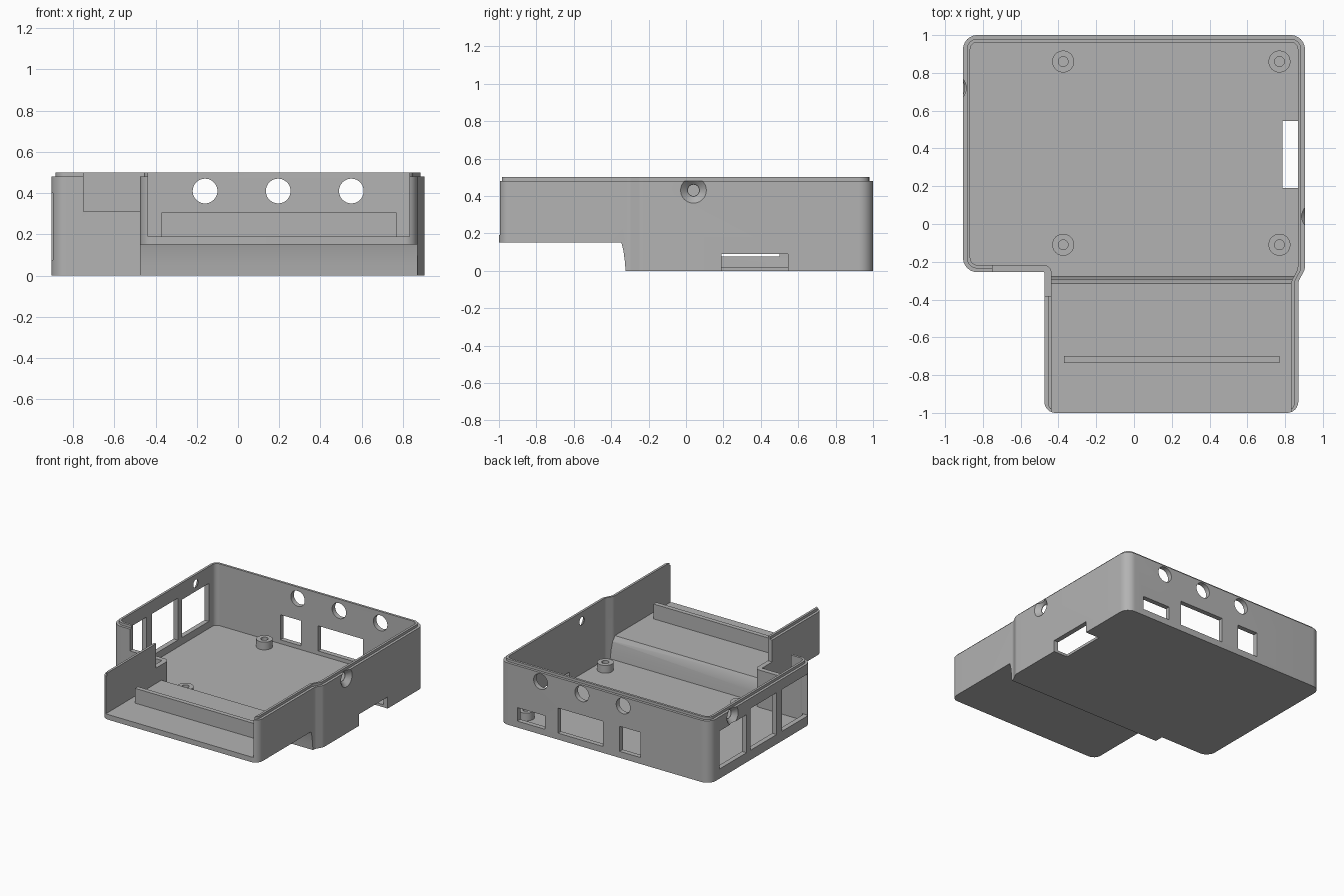
import bpy, bmesh, math
from mathutils import Vector

cube = bpy.data.objects.get("Cube")
if cube:
    bpy.data.objects.remove(cube, do_unlink=True)

grey = bpy.data.materials.new("plastic grey")
grey.use_nodes = True
colour = (0.45, 0.45, 0.45, 1)
grey.diffuse_color = colour
grey.node_tree.nodes["Principled BSDF"].inputs["Base Color"].default_value = colour


def prism(name, points, direction):
    """Closed solid made by sweeping a flat outline along a direction."""
    bm = bmesh.new()
    face = bm.faces.new([bm.verts.new(p) for p in points])
    swept = bmesh.ops.extrude_face_region(bm, geom=[face])["geom"]
    bmesh.ops.translate(bm, vec=direction,
                        verts=[v for v in swept if isinstance(v, bmesh.types.BMVert)])
    bmesh.ops.recalc_face_normals(bm, faces=bm.faces)
    mesh = bpy.data.meshes.new(name)
    bm.to_mesh(mesh)
    bm.free()
    obj = bpy.data.objects.new(name, mesh)
    bpy.context.collection.objects.link(obj)
    mesh.materials.append(grey)
    return obj


def box(name, x, y, z):
    corners = [(x[0], y[0], z[0]), (x[1], y[0], z[0]), (x[1], y[1], z[0]), (x[0], y[1], z[0])]
    return prism(name, corners, (0, 0, z[1] - z[0]))


def cone(name, centre, axis, r1, r2, depth):
    rotation = Vector(axis).to_track_quat('Z', 'Y').to_euler()
    bpy.ops.mesh.primitive_cone_add(vertices=40, radius1=r1, radius2=r2, depth=depth,
                                    location=centre, rotation=rotation)
    obj = bpy.context.object
    obj.name = name
    obj.data.materials.append(grey)
    return obj


def combine(target, tool, operation):
    mod = target.modifiers.new("cut", 'BOOLEAN')
    mod.object, mod.operation, mod.solver = tool, operation, 'EXACT'
    bpy.context.view_layer.objects.active = target
    bpy.ops.object.modifier_apply(modifier=mod.name)
    bpy.data.objects.remove(tool, do_unlink=True)


def rounded(corners, z, steps=8):
    """Replace each (x, y, radius) corner by an arc."""
    out = []
    for i, (x, y, r) in enumerate(corners):
        p = Vector((x, y))
        a = (Vector(corners[i - 1][:2]) - p).normalized()
        b = (Vector(corners[(i + 1) % len(corners)][:2]) - p).normalized()
        half = a.angle(b) / 2
        centre = p + (a + b).normalized() * r / math.sin(half)
        start = p + a * r / math.tan(half) - centre
        end = p + b * r / math.tan(half) - centre
        for k in range(steps + 1):
            q = centre + start.lerp(end, k / steps).normalized() * r
            out.append((q.x, q.y, z))
    return out


def outline(d, z, front):
    """Case plan, drawn in by d from the outer wall."""
    r = 0.075 - d
    return rounded([
        (-0.475 + d, front, 0.06 - d), (0.87 - d, front, 0.06 - d),
        (0.87 - d, -0.305, 0.06), (0.905 - d, -0.24, 0.06),
        (0.905 - d, 1 - d, r), (-0.905 + d, 1 - d, r),
        (-0.905 + d, -0.255 + d, r), (-0.475 + d, -0.255 + d, d + 0.003)], z)


# Outer shell and raised rim
case = prism("case", outline(0, 0, -1), (0, 0, 0.48))
combine(case, prism("rim", outline(0.02, 0.4, -0.99), (0, 0, 0.1)), 'UNION')

# Hollow inside, with a stepped floor and an open front
cavity = prism("cavity", outline(0.038, -0.05, -1.2), (0, 0, 0.7))
floor_line = [(-1.3, 0.19), (-0.315, 0.19), (-0.295, 0.15), (-0.285, 0.09), (-0.278, 0.02),
              (1.2, 0.02), (1.2, 1), (-1.3, 1)]
combine(cavity, prism("floor_step", [(-1.2, y, z) for y, z in floor_line], (2.4, 0, 0)), 'INTERSECT')
combine(case, cavity, 'DIFFERENCE')

# Space below the raised front shelf
under = [(-1.3, -0.1), (-0.323, -0.1), (-0.323, 0), (-0.327, 0.05), (-0.335, 0.11),
         (-0.345, 0.15), (-1.3, 0.15)]
combine(case, prism("underside", [(-1.2, y, z) for y, z in under], (2.4, 0, 0)), 'DIFFERENCE')

# Rectangular openings: side notch, card slot, rear ports, side ports
openings = [((-0.75, -0.4), (-0.38, -0.2), (0.31, 0.7)),
            ((0.785, 1), (0.19, 0.545), (-0.1, 0.09))]
for x0, x1, top in [(0.51, 0.75, 0.155), (0.015, 0.4, 0.245), (-0.31, -0.13, 0.245)]:
    openings.append(((x0, x1), (0.9, 1.1), (0.05, top)))
for y0, y1, top in [(0.55, 0.88, 0.37), (0.18, 0.5, 0.4), (-0.21, 0.115, 0.4)]:
    openings.append(((-1, -0.8), (y0, y1), (0.075, top)))
for x, y, z in openings:
    combine(case, box("opening", x, y, z), 'DIFFERENCE')

# Round rear holes
for x in (-0.16, 0.195, 0.55):
    combine(case, cone("rear_hole", (x, 1, 0.41), (0, 1, 0), 0.06, 0.06, 0.2), 'DIFFERENCE')

# Countersunk screw holes in the side walls
for side, y in ((1, 0.04), (-1, 0.72)):
    axis = (side, 0, 0)
    combine(case, cone("screw_hole", (side * 0.88, y, 0.43), axis, 0.03, 0.03, 0.2), 'DIFFERENCE')
    combine(case, cone("countersink", (side * 0.89, y, 0.43), axis, 0.032, 0.074, 0.04), 'DIFFERENCE')

# Rib across the front shelf
rib = box("shelf_rib", (-0.37, 0.77), (-0.735, -0.7), (0.185, 0.305))

# Board standoffs with blind holes
parts = [case, rib]
for x in (-0.375, 0.77):
    for y in (-0.11, 0.86):
        post = cone("standoff", (x, y, 0.0475), (0, 0, 1), 0.058, 0.058, 0.065)
        combine(post, cone("pilot", (x, y, 0.08), (0, 0, 1), 0.026, 0.026, 0.1), 'DIFFERENCE')
        parts.append(post)

# Smooth the rounded walls, keep the edges crisp
bpy.ops.object.select_all(action='DESELECT')
for obj in parts:
    obj.select_set(True)
bpy.context.view_layer.objects.active = case
bpy.ops.object.shade_smooth_by_angle(angle=math.radians(30))
